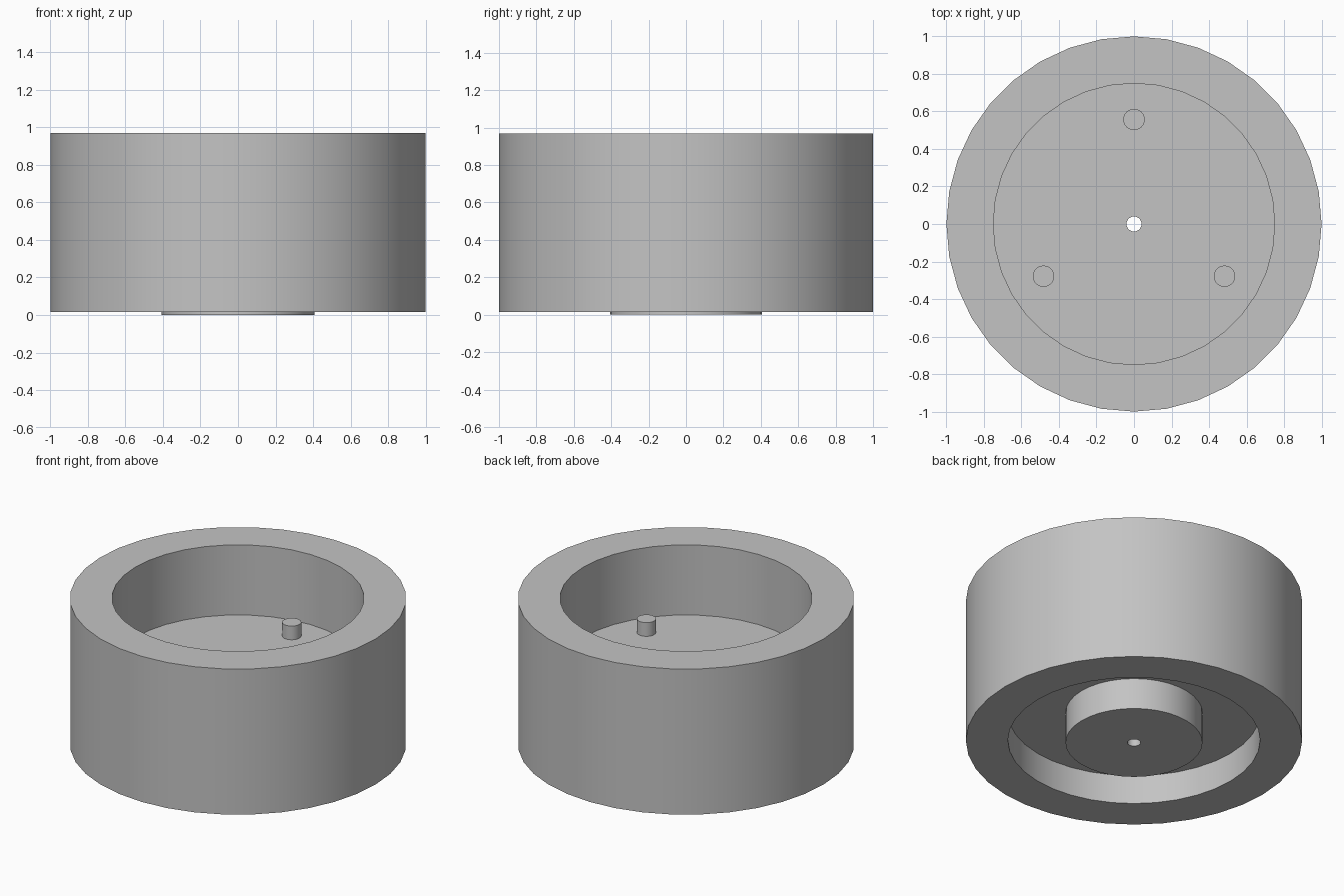
import bpy
import math

cube = bpy.data.objects.get("Cube")
if cube:
    bpy.data.objects.remove(cube)

SEGMENTS = 36
BASE, TOP, FLOOR, UNDERSIDE = 0.015, 0.97, 0.51, 0.205
BORE, BOSS, INNER, SEAM, OUTER = 0.04, 0.407, 0.75, 0.85, 1.0

grey = bpy.data.materials.new("plain grey")
grey.use_nodes = True
colour = (0.55, 0.55, 0.55, 1)
grey.diffuse_color = colour
grey.node_tree.nodes["Principled BSDF"].inputs["Base Color"].default_value = colour


def finish(obj):
    """Give the part its colour and smooth its round walls."""
    obj.data.materials.append(grey)
    bpy.ops.object.select_all(action="DESELECT")
    obj.select_set(True)
    bpy.context.view_layer.objects.active = obj
    bpy.ops.object.shade_smooth_by_angle(angle=math.radians(30))


def lathe(name, profile):
    """Turn a closed (radius, height) profile, counter-clockwise, about z."""
    n = len(profile)
    verts, faces = [], []
    for s in range(SEGMENTS):
        a = math.tau * s / SEGMENTS
        verts += [(r * math.cos(a), r * math.sin(a), z) for r, z in profile]
        t = (s + 1) % SEGMENTS
        for i in range(n):
            j = (i + 1) % n
            faces.append((s * n + i, t * n + i, t * n + j, s * n + j))
    mesh = bpy.data.meshes.new(name)
    mesh.from_pydata(verts, [], faces)
    obj = bpy.data.objects.new(name, mesh)
    bpy.context.collection.objects.link(obj)
    finish(obj)


# Hub: bored web with a boss below and a rim around it
lathe("wheel_hub", [
    (BORE, 0), (BOSS, 0), (BOSS, UNDERSIDE), (INNER, UNDERSIDE),
    (INNER, BASE), (SEAM, BASE), (SEAM, TOP), (INNER, TOP),
    (INNER, FLOOR), (BORE, FLOOR)])

# Outer tread ring around the rim
lathe("tread_ring", [(SEAM, BASE), (OUTER, BASE), (OUTER, TOP), (SEAM, TOP)])

# Three pegs standing on the web
for k, name in enumerate(("back_peg", "front_right_peg", "front_left_peg")):
    a = math.radians(90 + 120 * k)
    bpy.ops.mesh.primitive_cylinder_add(
        vertices=24, radius=0.057, depth=0.1,
        location=(0.557 * math.cos(a), 0.557 * math.sin(a), FLOOR + 0.04))
    peg = bpy.context.object
    peg.name = name
    finish(peg)
